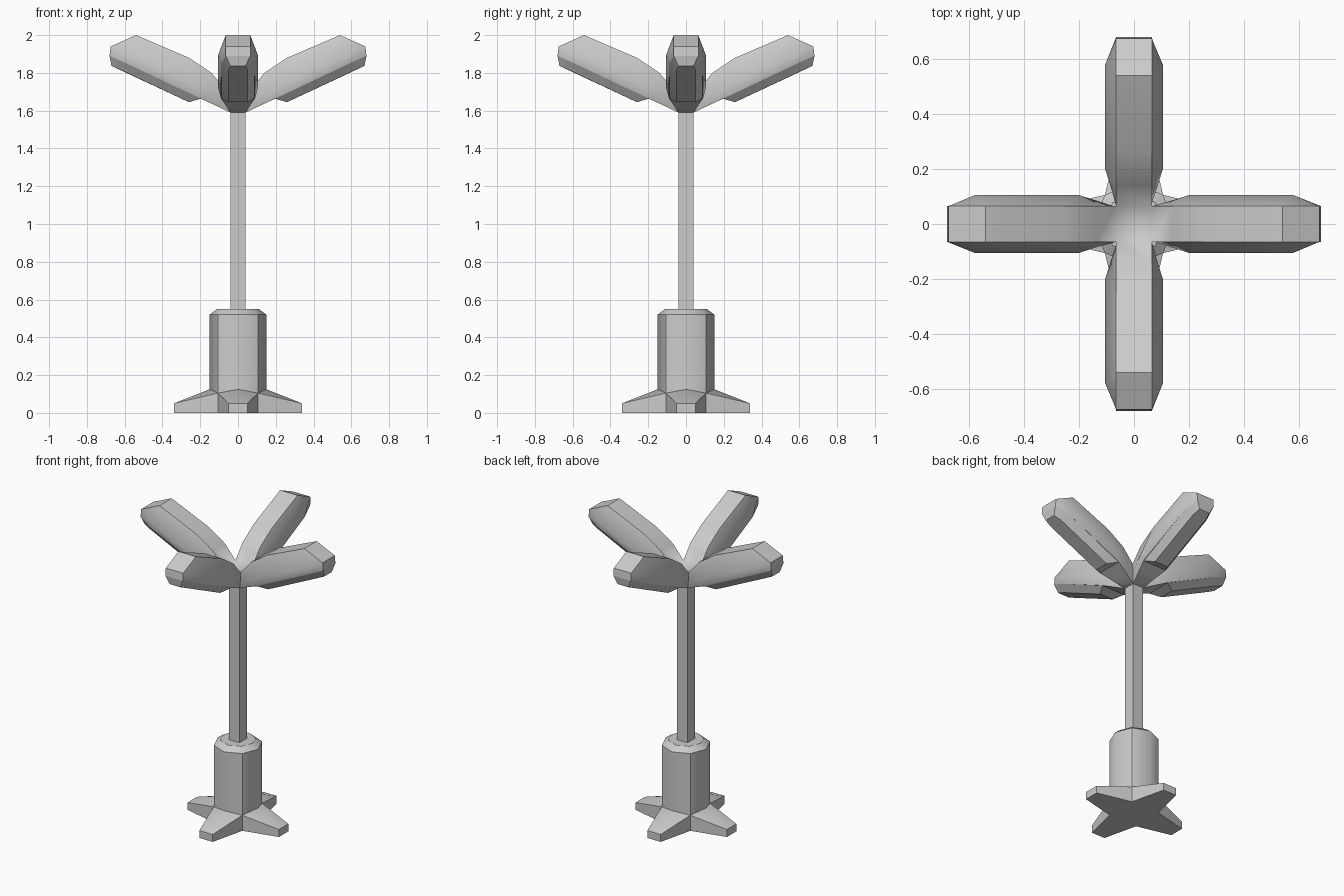
import bpy, bmesh, math
from mathutils import Matrix, Vector

if "Cube" in bpy.data.objects:
    bpy.data.objects.remove(bpy.data.objects["Cube"])


def finish(name, bm, angle=30, soft=None):
    bmesh.ops.remove_doubles(bm, verts=bm.verts, dist=0.0005)
    bmesh.ops.dissolve_degenerate(bm, edges=bm.edges, dist=0.0005)
    bmesh.ops.recalc_face_normals(bm, faces=bm.faces)
    for f in bm.faces:
        f.smooth = True
    for e in bm.edges:
        e.smooth = e.calc_face_angle(0) < math.radians(angle) or bool(soft and soft(e))
    me = bpy.data.meshes.new(name)
    bm.to_mesh(me)
    bm.free()
    ob = bpy.data.objects.new(name, me)
    bpy.context.collection.objects.link(ob)
    return ob


def face(bm, pts, turn):
    # drop repeated corners so collapsed quads become triangles
    out = []
    for p in pts:
        if p not in out:
            out.append(p)
    if len(out) > 2:
        m = Matrix.Rotation(turn, 3, 'Z')
        bm.faces.new([bm.verts.new(m @ Vector(p)) for p in out])


def mir(p):
    return (p[0], -p[1], p[2])


def loft(bm, rings, turn):
    for a, b in zip(rings, rings[1:]):
        n = len(a)
        for i in range(n):
            j = (i + 1) % n
            face(bm, [a[i], a[j], b[j], b[i]], turn)


TURNS = [k * math.pi / 2 for k in range(4)]

# Star-shaped foot with four tapered legs
bm = bmesh.new()
v = 0.106
for t in TURNS:
    tip, low = (0.34, 0.05, 0.05), (0.34, 0.05, 0)
    val, vlow = (v, v, 0.105), (v, v, 0)
    ridge, mid = (0.15, 0, 0.125), (0, 0, 0.125)
    face(bm, [tip, mir(tip), ridge], t)
    face(bm, [tip, mir(tip), mir(low), low], t)
    face(bm, [low, mir(low), mir(vlow), (0, 0, 0), vlow], t)
    for s in (lambda p: p, mir):
        face(bm, [s(tip), s(val), ridge], t)
        face(bm, [s(tip), s(low), s(vlow), s(val)], t)
        face(bm, [s(val), ridge, mid], t)
finish("foot", bm)

# Eight-sided body with a chamfered top; edges on the axes are soft
bm = bmesh.new()
prof = [(0.15, 0.1), (0.15, 0.52), (0.11, 0.55)]
rings = [[(r * math.cos(k * math.pi / 4), r * math.sin(k * math.pi / 4), z)
          for k in range(8)] for r, z in prof]
loft(bm, rings, 0)
face(bm, rings[0], 0)
face(bm, rings[-1], 0)


def on_axis(e):
    a, b = (w.co for w in e.verts)
    return min(abs(a.x), abs(a.y)) < 0.01 and min(abs(b.x), abs(b.y)) < 0.01


finish("body", bm, 30, on_axis)

# Square post
bm = bmesh.new()
bmesh.ops.create_cube(bm, size=1, matrix=Matrix.Translation((0, 0, 1.08))
                      @ Matrix.Diagonal((0.08, 0.08, 1.08, 1)))
finish("post", bm)

# Four rising arms: top, widest and bottom rails at each station
stations = [
    ((0.065, 0.065, 1.71), (0.06, 0.06, 1.655), (0.04, 0.04, 1.59)),
    ((0.14, 0.065, 1.80), (0.13, 0.083, 1.688), (0.12, 0.065, 1.628)),
    ((0.26, 0.065, 1.88), (0.20, 0.105, 1.72), (0.20, 0.09, 1.665)),
    ((0.54, 0.065, 2.0), (0.58, 0.105, 1.895), (0.58, 0.09, 1.845)),
    ((0.675, 0.065, 1.94), (0.675, 0.065, 1.94), (0.68, 0.065, 1.89)),
]
bm = bmesh.new()
for t in TURNS:
    rings = [[T, A, B, mir(B), mir(A), mir(T)] for T, A, B in stations]
    loft(bm, rings, t)
    face(bm, rings[-1], t)
    face(bm, [rings[0][0], rings[0][5], (0, 0, 1.68)], t)
    face(bm, [rings[0][2], rings[0][3], (0, 0, 1.59)], t)
finish("arms", bm, 35)

# Lamp housings under the arms
bm = bmesh.new()
upper = [(0.19, 0.09, 1.665), (0.58, 0.09, 1.845), (0.68, 0.065, 1.89)]
lower = [(0.26, 0.05, 1.645), (0.62, 0.05, 1.815), (0.67, 0.04, 1.837)]
for t in TURNS:
    rings = [h + [mir(p) for p in reversed(h)] for h in (upper, lower)]
    loft(bm, rings, t)
    for r in rings:
        face(bm, r, t)
finish("lamp_housings", bm)
